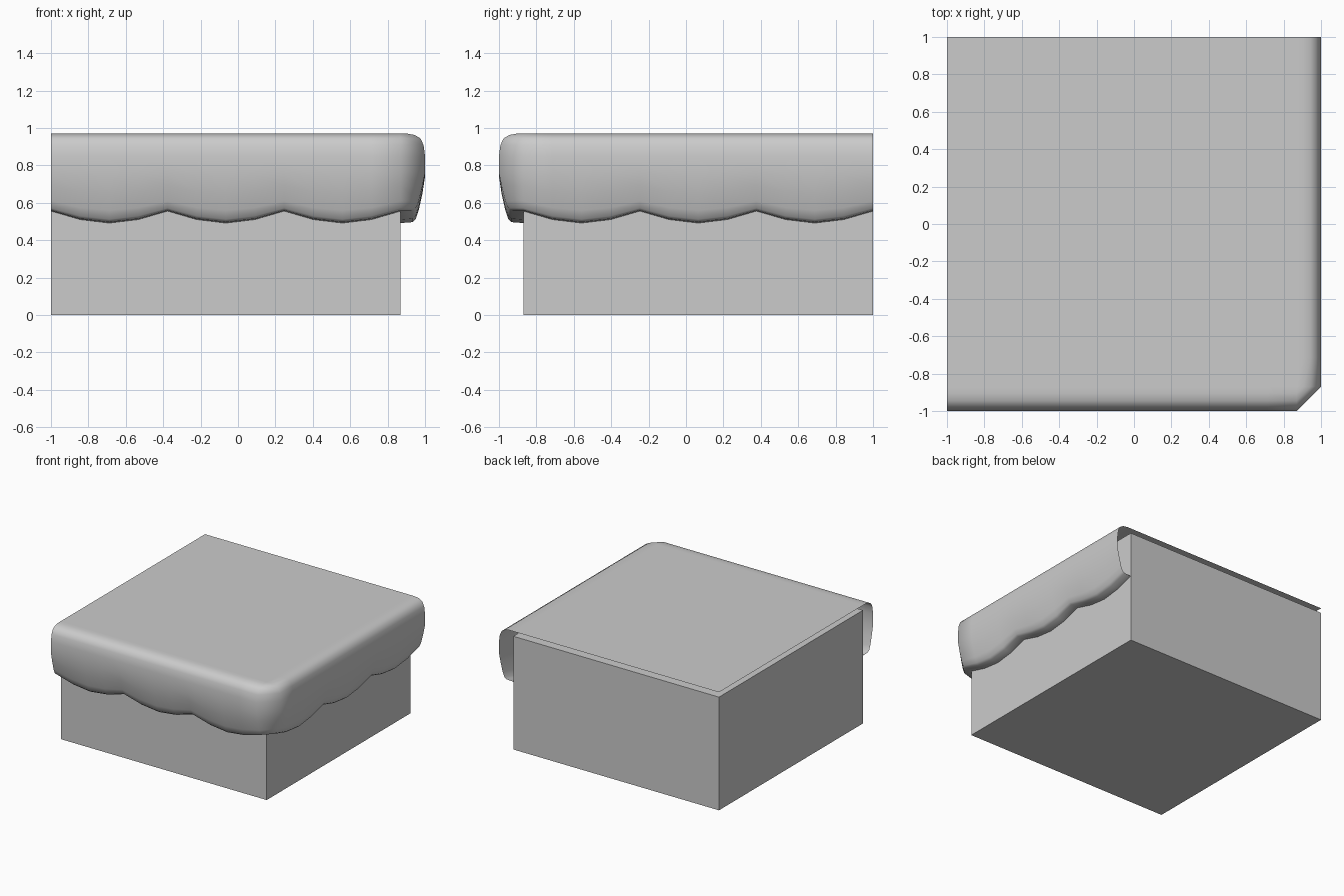
import bpy, bmesh, math

if "Cube" in bpy.data.objects:
    bpy.data.objects.remove(bpy.data.objects["Cube"])

EDGE = 0.87     # wall position on the front (-y) and right (+x) sides
SCALLOPS, STEPS = 3, 4


def finish(name, bm):
    mesh = bpy.data.meshes.new(name)
    bm.to_mesh(mesh)
    bm.free()
    obj = bpy.data.objects.new(name, mesh)
    bpy.context.collection.objects.link(obj)
    return obj


# Base block
bm = bmesh.new()
bmesh.ops.create_cube(bm, size=1)
for v in bm.verts:
    v.co.x = (-1 if v.co.x < 0 else EDGE)
    v.co.y = (-EDGE if v.co.y < 0 else 1)
    v.co.z = (0 if v.co.z < 0 else 0.93)
finish("base_block", bm)

# Overhang profile: outward offset, height at scallop middle, height at cusp
profile = [(0, .97, .97), (.035, .97, .97), (.075, .963, .963), (.105, .945, .945),
           (.122, .91, .91), (.13, .85, .85), (.13, .74, .76), (.116, .65, .69),
           (.096, .56, .61), (.08, .512, .572), (.062, .497, .56), (0, .492, .556)]

# Path along the front edge, then the right edge: x, y, outward normal, scallop depth
n = SCALLOPS * STEPS
path = []
for side in range(2):
    for i in range(n + 1):
        s = (1 + EDGE) * i / n
        depth = math.sin(math.pi * (i % STEPS) / STEPS)
        if side == 0:
            path.append((-1 + s, -EDGE, 0, -1, depth))
        else:
            path.append((EDGE, -EDGE + s, 1, 0, depth))

# Draped top layer: open sheet with a scalloped, curled skirt
bm = bmesh.new()
cols = [[bm.verts.new((x + nx * d, y + ny * d, zc + (zm - zc) * k))
         for d, zm, zc in profile] for x, y, nx, ny, k in path]
for a, b in zip(cols, cols[1:]):
    for j in range(len(profile) - 1):
        bm.faces.new((a[j], a[j + 1], b[j + 1], b[j]))
back_corner = bm.verts.new((-1, 1, .97))
bm.faces.new([c[0] for c in cols] + [back_corner])
bmesh.ops.remove_doubles(bm, verts=bm.verts[:], dist=1e-5)
cover = finish("draped_cover", bm)

bpy.ops.object.select_all(action='DESELECT')
cover.select_set(True)
bpy.context.view_layer.objects.active = cover
bpy.ops.object.shade_smooth_by_angle(angle=math.radians(60))
